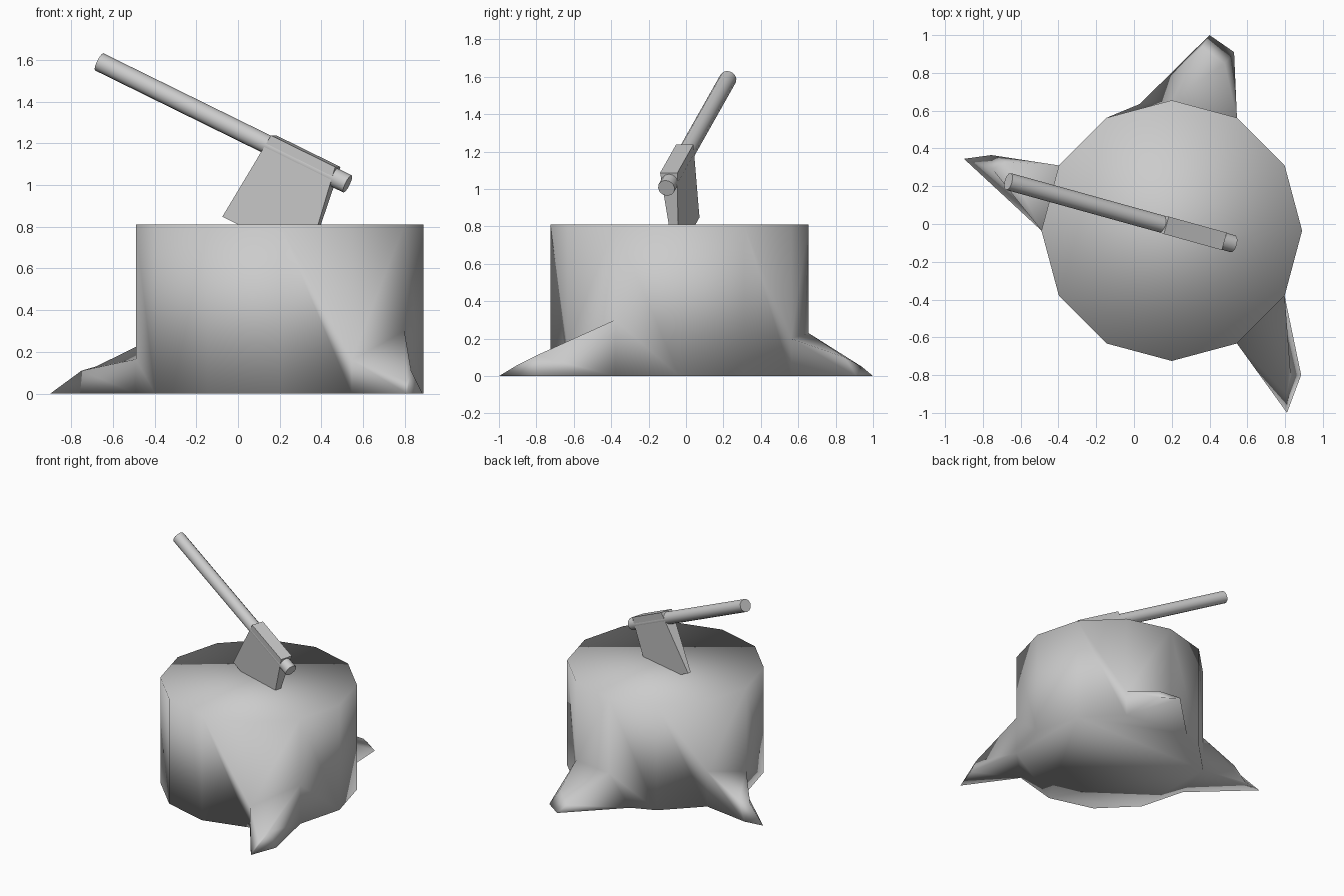
import bpy, bmesh, math
from mathutils import Vector, Matrix

if "Cube" in bpy.data.objects:
    bpy.data.objects.remove(bpy.data.objects["Cube"])

CX, CY, R, H, N = 0.2, -0.035, 0.69, 0.81, 12


def finish(bm, name):
    bmesh.ops.recalc_face_normals(bm, faces=bm.faces)
    me = bpy.data.meshes.new(name)
    bm.to_mesh(me)
    bm.free()
    ob = bpy.data.objects.new(name, me)
    bpy.context.collection.objects.link(ob)
    return ob


# Stump: twelve-sided block
bm = bmesh.new()
angles = [2 * math.pi * i / N for i in range(N)]
ring = [(CX + R * math.cos(a), CY + R * math.sin(a)) for a in angles]
low = [bm.verts.new((x, y, 0)) for x, y in ring]
top = [bm.verts.new((x, y, H)) for x, y in ring]
bm.faces.new(low)
bm.faces.new(top)
for i in range(N):
    j = (i + 1) % N
    bm.faces.new((low[i], low[j], top[j], top[i]))


def add_root(i, ha, hb, tip):
    """Cut wall i at heights ha/hb and pull its lower part out to the tip quad."""
    a, b = low[i], low[(i + 1) % N]
    cut = []
    for v, t, h in ((a, top[i], ha), (b, top[(i + 1) % N], hb)):
        edge = bm.edges.get((v, t))
        cut.append(bmesh.utils.edge_split(edge, v, h / H)[1])
    ua, ub = cut
    wall = next(f for f in ua.link_faces if ub in f.verts)
    bmesh.utils.face_split(wall, ua, ub)
    quad = [a, b, ub, ua]
    lower = next(f for f in a.link_faces if set(f.verts) == set(quad))
    bm.faces.remove(lower)
    end = [bm.verts.new(p) for p in tip]
    for k in range(4):
        m = (k + 1) % 4
        bm.faces.new((quad[k], quad[m], end[m], end[k]))
    bm.faces.new(end)


# Roots: tip corners are low a, low b, upper b, upper a
add_root(5, 0.27, 0.165, [(-0.755, 0.365, 0), (-0.9, 0.345, 0),
                          (-0.75, 0.29, 0.11), (-0.68, 0.33, 0.13)])
add_root(10, 0.16, 0.30, [(0.81, -1.0, 0), (0.885, -0.8, 0),
                          (0.83, -0.8, 0.11), (0.81, -0.9, 0.06)])
add_root(2, 0.20, 0.23, [(0.53, 0.91, 0), (0.4, 1.0, 0),
                         (0.36, 0.94, 0.05), (0.48, 0.85, 0.10)])
low[3].co = (0.03, 0.635, 0)
stump = finish(bm, "stump")
for p in stump.data.polygons:
    p.use_smooth = True

# Axe frame: u runs along the handle, v across the blade, n away from the edge
p0, p1 = Vector((-0.665, 0.225, 1.59)), Vector((0.525, -0.105, 1.005))
u = (p1 - p0).normalized()
v = Vector((-u.y, u.x, 0)).normalized()
n = u.cross(v)
length = (p1 - p0).length

# Axe handle
bm = bmesh.new()
rot = Matrix((v, n, u)).transposed().to_4x4()
rot.invert_safe() if rot.determinant() == 0 else None
bmesh.ops.create_cone(bm, cap_ends=True, segments=12, radius1=0.046, radius2=0.046,
                      depth=length, matrix=Matrix.Translation((p0 + p1) / 2) @ rot)
handle = finish(bm, "axe_handle")
bpy.context.view_layer.objects.active = handle
handle.select_set(True)
bpy.ops.object.shade_smooth_by_angle(angle=math.radians(40))

# Axe head: tapered wedge, flared towards the cutting edge
bm = bmesh.new()
profile = [(0.935, 0.053, 0.048), (1.288, 0.053, 0.048),
           (1.345, -0.407, 0.012), (0.874, -0.407, 0.012)]
sides = [[bm.verts.new(p0 + u * s + n * h + v * t * sg) for s, h, t in profile]
         for sg in (-1, 1)]
for side in sides:
    bm.faces.new(side)
for k in range(4):
    m = (k + 1) % 4
    bm.faces.new((sides[0][k], sides[0][m], sides[1][m], sides[1][k]))
finish(bm, "axe_head")
